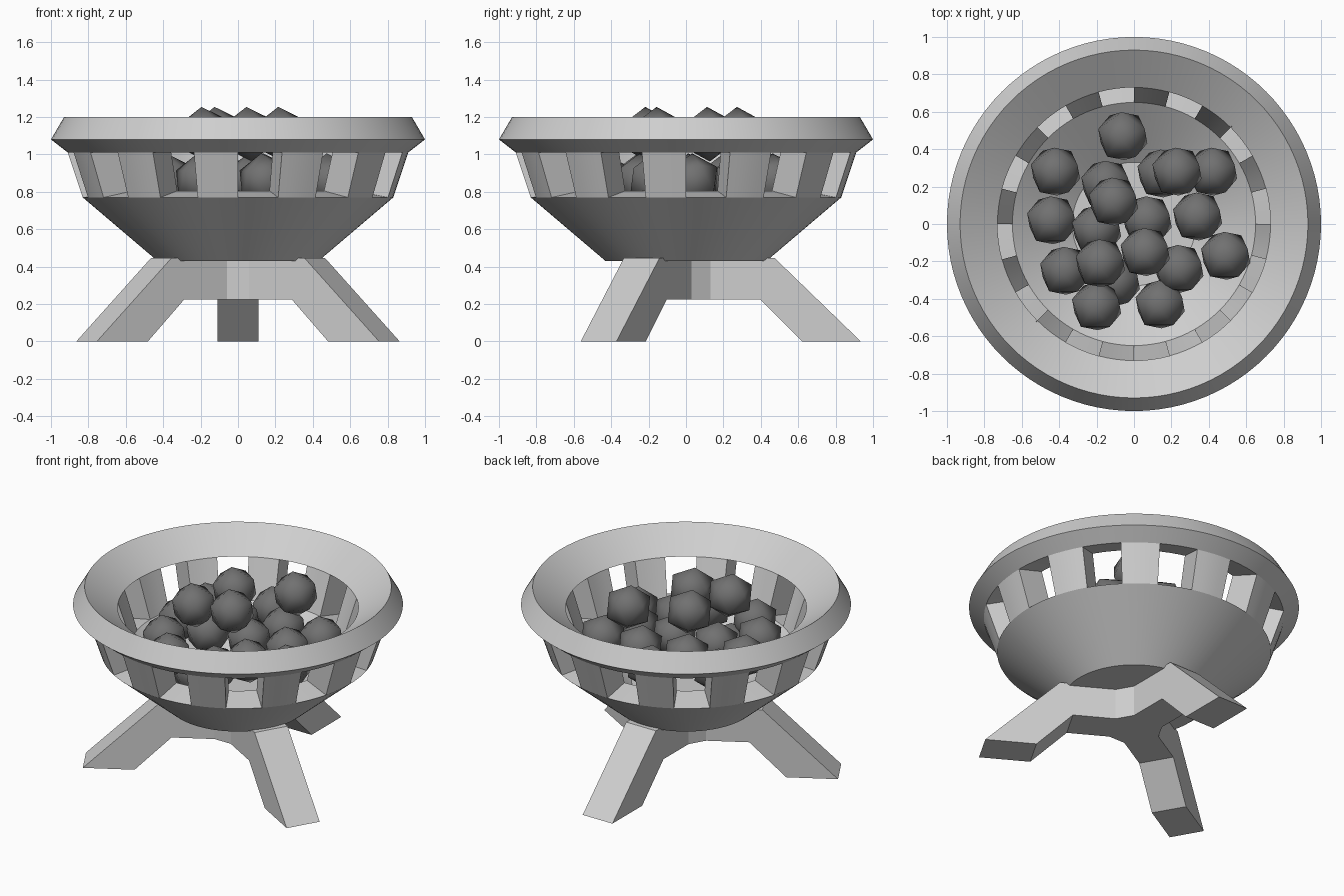
import bpy, bmesh
from math import sin, cos, pi, radians
from mathutils import Matrix, Vector

cube = bpy.data.objects.get("Cube")
if cube:
    bpy.data.objects.remove(cube)


def material(name, value):
    mat = bpy.data.materials.new(name)
    mat.use_nodes = True
    colour = (value, value, value, 1)
    mat.diffuse_color = colour
    mat.node_tree.nodes["Principled BSDF"].inputs["Base Color"].default_value = colour
    return mat


def finish(bm, name, mat, smooth_angle):
    """Turn a bmesh into an object; edges sharper than smooth_angle stay hard."""
    bmesh.ops.recalc_face_normals(bm, faces=bm.faces)
    for face in bm.faces:
        face.smooth = smooth_angle > 0
    for edge in bm.edges:
        edge.smooth = edge.calc_face_angle(0) < radians(smooth_angle)
    mesh = bpy.data.meshes.new(name)
    bm.to_mesh(mesh)
    bm.free()
    mesh.materials.append(mat)
    obj = bpy.data.objects.new(name, mesh)
    bpy.context.collection.objects.link(obj)
    return obj


stone = material("light grey stone", 0.62)
coal_grey = material("dark grey coal", 0.165)

# Bowl: a revolved closed wall, with every second wall panel left open
SEGMENTS = 96
PANEL = SEGMENTS // 24
profile = [(.43, .43), (.83, .77), (.91, 1.01), (1.0, 1.08),
           (.93, 1.2), (.73, 1.06), (.65, .805), (.33, .565)]
bm = bmesh.new()
rings = []
for i in range(SEGMENTS):
    a = 2 * pi * i / SEGMENTS
    rings.append([bm.verts.new((r * cos(a), r * sin(a), z)) for r, z in profile])


def is_slot(i):
    return (i % SEGMENTS) // PANEL % 2 == 0


for i, ring in enumerate(rings):
    after = rings[(i + 1) % SEGMENTS]
    strips = [(k, k + 1) for k in range(len(profile) - 1)]
    if is_slot(i):
        strips = [s for s in strips if s not in ((1, 2), (5, 6))]
        strips += [(2, 5), (6, 1)]          # lintel and sill
    for j, k in strips:
        bm.faces.new((ring[j], after[j], after[k], ring[k]))
    if is_slot(i) != is_slot(i - 1):        # slot side
        bm.faces.new([ring[k] for k in (1, 2, 5, 6)])
bm.faces.new([ring[0] for ring in rings])   # underside
bm.faces.new([ring[-1] for ring in rings])  # inner floor
finish(bm, "bowl", stone, 25)

# Stand: a six-sided hub with three splayed legs
HALF = .11
sections = [((.132, .225), (.132, .445)),   # (bottom, top) of each leg section
            ((.395, .225), (.475, .445)),
            ((.62, 0), (.935, 0))]
bm = bmesh.new()
hub_top, hub_bottom = [], []
for leg in range(3):
    turn = Matrix.Rotation(leg * 2 * pi / 3 + pi / 2, 3, 'Z')
    loops = []
    for (rb, zb), (rt, zt) in sections:
        corners = [(rb, -HALF, zb), (rb, HALF, zb), (rt, HALF, zt), (rt, -HALF, zt)]
        loops.append([bm.verts.new(turn @ Vector(c)) for c in corners])
    for a, b in zip(loops, loops[1:]):
        for k in range(4):
            n = (k + 1) % 4
            bm.faces.new((a[k], a[n], b[n], b[k]))
    bm.faces.new(loops[-1])
    hub_bottom += loops[0][:2]
    hub_top += [loops[0][3], loops[0][2]]
bm.faces.new(hub_top)
bm.faces.new(hub_bottom)
for k in (1, 3, 5):
    n = (k + 1) % 6
    bm.faces.new((hub_bottom[k], hub_bottom[n], hub_top[n], hub_top[k]))
finish(bm, "stand", stone, 0)

# Coals: twenty-sided lumps heaped in layers
layers = {
    1.108: [(-.18, -.21), (-.11, .12), (.06, -.15), (.23, .28)],
    .86: [(-.06, .47), (-.42, .28), (-.44, .02), (-.37, -.25), (-.2, -.44),
          (.14, -.43), (.49, -.17), (.34, .04), (.42, .28), (.15, .27),
          (-.15, .21), (.24, -.24), (.07, .02), (-.2, -.03)],
    .72: [(-.1, -.31)],
}
tilt = (Matrix.Rotation(radians(3), 4, 'X') @ Matrix.Rotation(radians(-6), 4, 'Y')
        @ Matrix.Rotation(pi / 2, 4, 'Z'))
for z, spots in layers.items():
    for x, y in spots:
        bm = bmesh.new()
        bmesh.ops.create_icosphere(bm, subdivisions=1, radius=.147, matrix=tilt)
        coal = finish(bm, "coal", coal_grey, 60)
        coal.location = (x, y, z)
